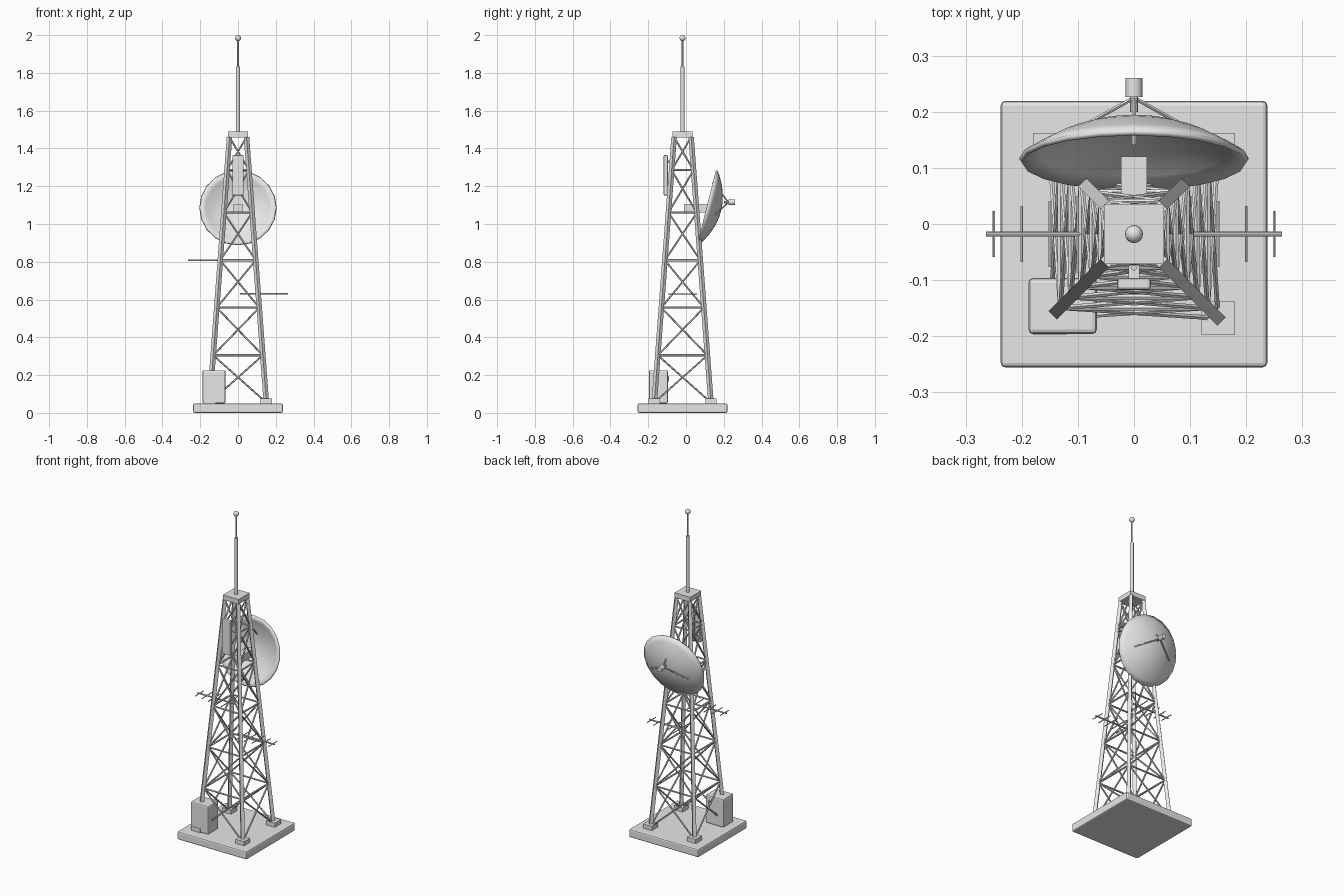
import bpy, bmesh, math
from mathutils import Vector, Matrix

cube = bpy.data.objects.get("Cube")
if cube:
    bpy.data.objects.remove(cube)

CY = -0.018                      # tower axis in y
BOTTOM, TOP = 0.055, 1.46        # leg heights
LEVELS = [BOTTOM, 0.305, 0.557, 0.808, 1.06, 1.285, TOP]

grey = bpy.data.materials.new("light_grey")
grey.use_nodes = True
grey.diffuse_color = (0.8, 0.8, 0.8, 1)
grey.node_tree.nodes["Principled BSDF"].inputs["Base Color"].default_value = (0.8, 0.8, 0.8, 1)


def finish(name, bm, smooth=False):
    mesh = bpy.data.meshes.new(name)
    bm.to_mesh(mesh)
    bm.free()
    mesh.materials.append(grey)
    obj = bpy.data.objects.new(name, mesh)
    bpy.context.collection.objects.link(obj)
    if smooth:
        bpy.ops.object.select_all(action='DESELECT')
        obj.select_set(True)
        bpy.context.view_layer.objects.active = obj
        bpy.ops.object.shade_smooth_by_angle(angle=math.radians(40))
    return obj


def box(name, center, size, bevel=0):
    bm = bmesh.new()
    bmesh.ops.create_cube(bm, size=1, matrix=Matrix.Translation(center) @ Matrix.Diagonal((*size, 1)))
    if bevel:
        bmesh.ops.bevel(bm, geom=bm.edges[:], offset=bevel, segments=2, profile=0.5, affect='EDGES')
    return finish(name, bm)


def add_rod(bm, start, end, radius, sides=8):
    start, end = Vector(start), Vector(end)
    span = end - start
    turn = span.to_track_quat('Z', 'Y').to_matrix().to_4x4()
    # Four-sided rods get their flats squared to the track axes
    spin = Matrix.Rotation(math.pi / 4 if sides == 4 else 0, 4, 'Z')
    bmesh.ops.create_cone(bm, cap_ends=True, segments=sides, radius1=radius, radius2=radius,
                          depth=span.length,
                          matrix=Matrix.Translation((start + end) / 2) @ turn @ spin)


def rods(name, pairs, radius, sides=8):
    bm = bmesh.new()
    for start, end in pairs:
        add_rod(bm, start, end, radius, sides)
    return finish(name, bm, sides > 4)


def corner(index, z):
    """Point on the axis of one leg at a height."""
    half = 0.15 - 0.105 * (z - BOTTOM) / (TOP - BOTTOM)
    sx, sy = [(-1, -1), (1, -1), (1, 1), (-1, 1)][index % 4]
    return Vector((sx * half, CY + sy * half, z))


# Foundation slab and foot pads
box("base_slab", (0, CY, 0.025), (0.475, 0.475, 0.05), 0.008)
for i in range(4):
    foot = corner(i, BOTTOM)
    box(f"foot_pad_{i + 1}", (foot.x, foot.y, 0.0625), (0.06, 0.06, 0.027))

# Lattice tower
rods("tower_legs", [(corner(i, BOTTOM), corner(i, TOP)) for i in range(4)], 0.0145, 4)
rods("ring_beams", [(corner(i, z), corner(i + 1, z)) for z in LEVELS[1:-1] for i in range(4)], 0.0055, 6)
braces = []
for low, high in zip(LEVELS, LEVELS[1:]):
    for i in range(4):
        braces += [(corner(i, low), corner(i + 1, high)), (corner(i + 1, low), corner(i, high))]
rods("cross_braces", braces, 0.0048, 6)
box("top_plate", (0, CY, 1.474), (0.107, 0.107, 0.03))

# Mast with tip ball
rods("mast", [((0, CY, 1.48), (0, CY, 1.835))], 0.0105, 12)
rods("mast_whip", [((0, CY, 1.83), (0, CY, 1.98))], 0.0045, 8)
bm = bmesh.new()
bmesh.ops.create_uvsphere(bm, u_segments=16, v_segments=10, radius=0.016,
                          matrix=Matrix.Translation((0, CY, 1.984)))
finish("tip_ball", bm, True)

# Dish: a spun bowl with a thin wall, opening towards the tower
RIM, DEPTH, SEGMENTS, RINGS = 0.202, 0.07, 20, 7
bm = bmesh.new()
verts = [bm.verts.new((RIM * k / RINGS, 0, -DEPTH * (1 - (k / RINGS) ** 2))) for k in range(RINGS + 1)]
edges = [bm.edges.new(pair) for pair in zip(verts, verts[1:])]
bmesh.ops.spin(bm, geom=verts + edges, cent=(0, 0, 0), axis=(0, 0, 1), angle=2 * math.pi, steps=SEGMENTS)
bmesh.ops.remove_doubles(bm, verts=bm.verts[:], dist=0.0005)
bmesh.ops.recalc_face_normals(bm, faces=bm.faces[:])
aim = Vector((0, -0.97, 0.245)).to_track_quat('Z', 'X').to_matrix().to_4x4()
bm.transform(Matrix.Translation((0, 0.113, 1.087)) @ aim)
dish = finish("dish", bm, True)
wall = dish.modifiers.new("wall", 'SOLIDIFY')
wall.thickness = 0.01
wall.offset = 0

# Dish mount arm, feed horn and struts
box("dish_arm", (0, 0.055, 1.083), (0.047, 0.13, 0.045))
rods("feed_horn", [((0, 0.226, 1.115), (0, 0.26, 1.115))], 0.0155, 12)
rods("feed_stem", [((0, 0.2, 1.115), (0, 0.23, 1.115))], 0.007, 8)
hub = (0, 0.225, 1.115)
rods("feed_struts", [(hub, (0, 0.14, 1.22)), (hub, (-0.125, 0.155, 1.05)), (hub, (0.125, 0.155, 1.05))], 0.004, 6)

# Panel antenna on the front with its brackets
box("panel_antenna", (0, -0.107, 1.258), (0.06, 0.022, 0.215), 0.006)
for name, z in (("upper", 1.33), ("lower", 1.19)):
    box(f"{name}_panel_bracket", (0, -0.088, z), (0.02, 0.03, 0.012))
rods("panel_support", [((0, -0.078, 1.16), (0, -0.078, 1.35))], 0.005, 8)

# Side antennas: a boom with shortening cross elements
for name, side, z in (("right", -1, 0.808), ("left", 1, 0.63)):
    rods(f"{name}_antenna_boom", [((side * 0.01, CY, z), (side * 0.264, CY, z))], 0.0045, 8)
    bars = []
    for k in range(5):
        x, half = side * (0.05 + 0.05 * k), 0.077 - 0.009 * k
        bars.append(((x, CY - half, z), (x, CY + half, z)))
    rods(f"{name}_antenna_elements", bars, 0.003, 6)

# Equipment cabinet with a rear handle
box("cabinet", (-0.127, -0.146, 0.138), (0.122, 0.1, 0.175), 0.008)
box("cabinet_handle", (-0.095, -0.094, 0.18), (0.008, 0.01, 0.03))
